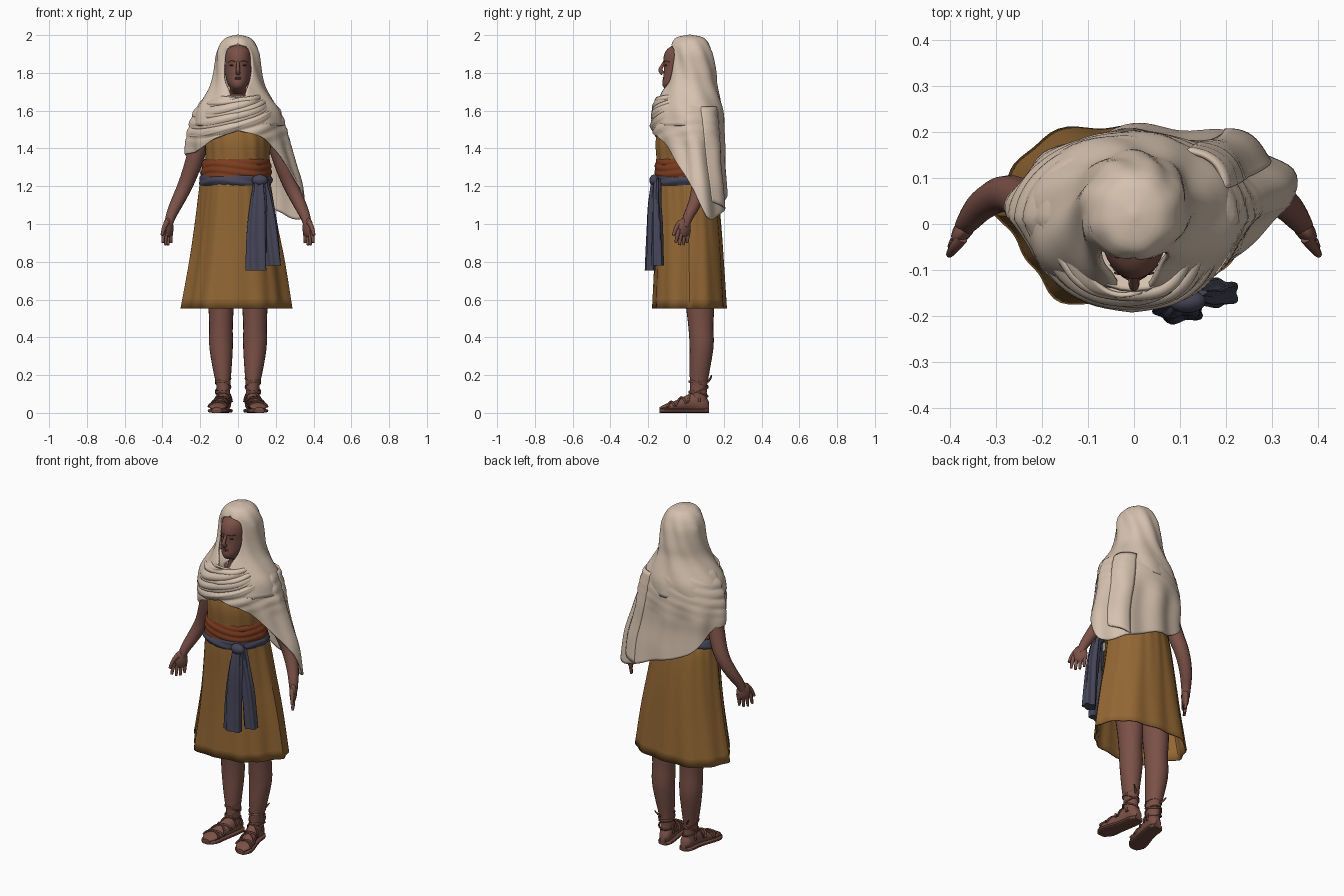
import bpy, bmesh, math
from math import sin, cos, pi, radians
from mathutils import Vector

cube = bpy.data.objects.get("Cube")
if cube:
    bpy.data.objects.remove(cube, do_unlink=True)


def material(name, rgb):
    m = bpy.data.materials.new(name)
    m.use_nodes = True
    m.diffuse_color = (*rgb, 1)
    m.node_tree.nodes["Principled BSDF"].inputs["Base Color"].default_value = (*rgb, 1)
    return m


CREAM = material("cream cloth", (0.67, 0.54, 0.43))
OCHRE = material("ochre cloth", (0.29, 0.135, 0.034))
RUST = material("rust cloth", (0.20, 0.045, 0.014))
BLUE = material("slate blue cloth", (0.06, 0.06, 0.10))
SKIN = material("brown skin", (0.195, 0.082, 0.063))
LEATHER = material("sandal leather", (0.15, 0.06, 0.042))
DARK = material("dark brown", (0.06, 0.026, 0.02))


def sample(table, t):
    """Smooth interpolation of rows (t, a, b, ...) sorted by t."""
    t = min(max(t, table[0][0]), table[-1][0])
    i = max(k for k in range(len(table) - 1) if table[k][0] <= t)

    def slope(k, c):
        a, b = table[max(k - 1, 0)], table[min(k + 1, len(table) - 1)]
        return (b[c] - a[c]) / (b[0] - a[0])
    p, q = table[i], table[i + 1]
    h = q[0] - p[0]
    s = (t - p[0]) / h
    return [(2*s**3 - 3*s*s + 1) * p[c] + (s**3 - 2*s*s + s) * h * slope(i, c)
            + (3*s*s - 2*s**3) * q[c] + (s**3 - s*s) * h * slope(i + 1, c)
            for c in range(1, len(p))]


def finish(ob, name, mat, angle=40, thick=0):
    ob.name = name
    ob.data.materials.clear()
    ob.data.materials.append(mat)
    if thick:
        mod = ob.modifiers.new("thickness", 'SOLIDIFY')
        mod.thickness, mod.offset = thick, 0
    bpy.ops.object.select_all(action='DESELECT')
    ob.select_set(True)
    bpy.context.view_layer.objects.active = ob
    bpy.ops.object.shade_smooth_by_angle(angle=radians(angle))
    return ob


def surface(name, fn, nu, nv, mat, closed=True, caps=False, thick=0):
    """Grid of fn(u, v), wrapped around in u when closed."""
    bm = bmesh.new()
    cols = nu if closed else nu + 1
    rows = [[bm.verts.new(fn(i / nu, j / nv)) for i in range(cols)] for j in range(nv + 1)]
    for a, b in zip(rows, rows[1:]):
        for i in range(nu):
            k = (i + 1) % cols
            bm.faces.new((a[i], a[k], b[k], b[i]))
    if caps:
        bm.faces.new(rows[0])
        bm.faces.new(rows[-1])
    bmesh.ops.remove_doubles(bm, verts=bm.verts, dist=1e-5)
    bmesh.ops.recalc_face_normals(bm, faces=bm.faces)
    me = bpy.data.meshes.new(name)
    bm.to_mesh(me)
    bm.free()
    ob = bpy.data.objects.new(name, me)
    bpy.context.collection.objects.link(ob)
    return finish(ob, name, mat, thick=thick)


def loft(name, rings, mat, n=24, rows=16, caps=True, thick=0, fold=None, power=1.0, pinch=0,
         place=lambda x, y, z: (x, y, z)):
    """Elliptical sections (t, centre a, centre b, radius a, radius b) along an axis."""
    def fn(u, v):
        t = rings[0][0] + v * (rings[-1][0] - rings[0][0])
        cx, cy, rx, ry = sample(rings, t)
        a = u * 2 * pi
        k = max(0, cos(a))
        c, s = (math.copysign(abs(q) ** power, q) for q in (sin(a), -cos(a)))
        c *= 1 - pinch * k * (1 - k)
        f = fold(a, t) if fold else 0
        return place(cx + (rx + f) * c, cy + (ry + f) * s, t)
    return surface(name, fn, n, rows, mat, caps=caps, thick=thick)


def tube(name, pts, mat, cyclic=False, res=3):
    """Round tapering tube through (x, y, z, radius)."""
    cu = bpy.data.curves.new(name, 'CURVE')
    cu.dimensions = '3D'
    cu.bevel_depth, cu.bevel_resolution, cu.use_fill_caps = 1, res, True
    sp = cu.splines.new('NURBS')
    sp.points.add(len(pts) - 1)
    for p, (x, y, z, r) in zip(sp.points, pts):
        p.co, p.radius = (x, y, z, 1), r
    sp.order_u, sp.use_endpoint_u, sp.use_cyclic_u, sp.resolution_u = 3, True, cyclic, 4
    ob = bpy.data.objects.new(name, cu)
    bpy.context.collection.objects.link(ob)
    bpy.ops.object.select_all(action='DESELECT')
    ob.select_set(True)
    bpy.context.view_layer.objects.active = ob
    bpy.ops.object.convert(target='MESH')
    return finish(bpy.context.object, name, mat, 60)


def ball(name, loc, scale, mat, turn=0):
    bpy.ops.mesh.primitive_uv_sphere_add(segments=16, ring_count=10, location=loc,
                                         rotation=(0, 0, turn))
    bpy.context.object.scale = scale
    return finish(bpy.context.object, name, mat, 60)


# Head, neck and face
loft("head", [(1.52, 0, .01, .14, .1), (1.6, 0, .025, .08, .075), (1.69, 0, .012, .055, .06),
              (1.715, 0, -.03, .04, .08), (1.74, 0, -.033, .054, .092), (1.78, 0, -.02, .066, .1),
              (1.83, 0, -.01, .072, .107), (1.88, 0, -.005, .074, .114),
              (1.93, 0, .003, .066, .098), (1.97, 0, .02, .03, .04)], SKIN, n=28, rows=32)
tube("nose", [(0, -.108, 1.87, .007), (0, -.128, 1.835, .009), (0, -.139, 1.81, .012),
              (0, -.122, 1.797, .012)], SKIN)
for z in (1.764, 1.774):
    ball("lip", (0, -.116, z), (.02, .008, .005), LEATHER)
for s, side in ((1, "left"), (-1, "right")):
    ball(side + "_eye", (s * .03, -.106, 1.84), (.014, .005, .004), DARK)
    tube(side + "_brow", [(s * .014, -.116, 1.86, .003), (s * .032, -.111, 1.866, .003),
                          (s * .052, -.088, 1.858, .002)], LEATHER)

# Arms, hands, legs and sandals
FOOT = [(-.14, .113, .022, .02, .008), (-.11, .108, .03, .044, .017), (-.06, .1, .036, .044, .027),
        (0, .085, .05, .038, .042), (.05, .075, .06, .036, .055), (.1, .07, .05, .034, .045),
        (.123, .068, .035, .018, .02)]
SOLE = [(y, cx, .011, rx + .008, .011) for y, cx, cz, rx, rz in FOOT]
for s, side in ((1, "left"), (-1, "right")):
    tube(side + "_arm", [(s * x, y, z, r) for x, y, z, r in (
        (.15, .03, 1.58, .06), (.195, .035, 1.47, .052), (.235, .05, 1.32, .046),
        (.28, .072, 1.2, .04), (.33, .045, 1.1, .034), (.362, .005, 1.03, .026),
        (.37, -.006, .985, .021))], SKIN, res=5)
    ball(side + "_palm", (s * .37, -.01, .98), (.021, .04, .052), SKIN, s * radians(35))
    for i in range(4):
        d = -.036 + .022 * i
        end = .882 + .012 * abs(i - 1.5)
        tube(side + "_finger", [(s * (.37 - .55 * d), -.01 + .8 * d, .97, .012),
                                (s * (.376 - .6 * d), -.016 + .85 * d, .935, .011),
                                (s * (.374 - .65 * d), -.022 + .9 * d, end, .007)], SKIN, res=2)
    tube(side + "_thumb", [(s * .375, -.03, 1.01, .014), (s * .394, -.054, .985, .012),
                           (s * .402, -.066, .94, .008)], SKIN, res=2)

    def flip(x, y, z, s=s):
        return s * x, y, z

    def along(x, z, y, s=s):
        return s * x, y, z
    loft(side + "_leg", [(.06, .075, .068, .036, .045), (.13, .077, .066, .035, .044),
                         (.22, .083, .072, .048, .053), (.36, .09, .083, .063, .064),
                         (.46, .09, .078, .062, .066), (.56, .09, .075, .067, .075),
                         (.8, .098, .06, .078, .09)], SKIN, place=flip)
    loft(side + "_foot", FOOT, SKIN, n=16, place=along)
    loft(side + "_sole", SOLE, LEATHER, n=20, power=.65, place=along)
    # crossing straps over the foot
    for y0, y1 in ((-.1, -.06), (-.06, -.1), (-.055, .0), (.0, -.055), (.01, .04), (.07, .07)):
        pts = []
        for k in range(9):
            a = pi * k / 8
            y = y0 + (y1 - y0) * k / 8
            cx, cz, rx, rz = sample(FOOT, y)
            pts.append((s * (cx + (rx + .004) * cos(a)), y, cz + (rz + .004) * sin(a), .006))
        tube(side + "_foot_strap", pts, LEATHER, res=1)
    # ankle ties and knot
    for z, tilt in ((.1, .015), (.125, -.02), (.15, .02), (.175, -.012)):
        tube(side + "_ankle_tie", [(s * (.079 + .041 * sin(a)), .067 - .05 * cos(a),
                                    z + tilt * sin(a + 1), .005)
                                   for a in (k * pi / 5 for k in range(10))], LEATHER, True, 1)
    tube(side + "_tie_end", [(s * .085, .115, .165, .006), (s * .1, .132, .18, .006),
                             (s * .112, .135, .2, .003)], LEATHER, res=1)

# Dress
loft("bodice", [(1.22, -.012, -.015, .175, .138), (1.32, -.006, -.018, .168, .135),
                (1.44, -.002, -.016, .172, .142), (1.54, 0, 0, .16, .135)],
     OCHRE, n=64, pinch=.3, fold=lambda a, z: .003 * sin(13 * a + 9 * z))


def skirt_fold(a, z):
    k = (1.25 - z) / .7
    lobes = sum(h * math.exp(-((math.degrees(a) - mid) / 20) ** 2)
                for mid, h in ((330, .026), (215, .022), (140, .01)))
    return k * (lobes + .005 * sin(12 * a + 2)) + .002 * sin(22 * a) * (1 - k)


loft("skirt", [(.553, -.008, .02, .288, .187), (.8, -.005, .017, .247, .176),
               (1.0, -.01, .012, .213, .168), (1.2, -.014, 0, .185, .158),
               (1.25, -.014, -.01, .178, .145)],
     OCHRE, n=96, rows=14, caps=False, thick=.008, pinch=.5, fold=skirt_fold)

# Waist sash and belt
loft("waist_sash", [(1.24, -.01, -.016, .18, .143), (1.27, -.008, -.016, .183, .146),
                    (1.32, -.007, -.016, .178, .144), (1.345, -.006, -.016, .168, .136)],
     RUST, n=64, rows=20, caps=False, pinch=.3,
     fold=lambda a, z: .005 * abs(sin(90 * z + 1.2 * sin(2 * a))))
loft("belt", [(1.205, -.013, -.005, .188, .158), (1.22, -.013, -.008, .194, .162),
              (1.245, -.012, -.01, .192, .159), (1.26, -.011, -.014, .182, .146)],
     BLUE, n=64, rows=10, caps=False, pinch=.35,
     fold=lambda a, z: .003 * sin(130 * z + 2 * sin(3 * a)))
ball("belt_knot", (.115, -.168, 1.232), (.042, .026, .03), BLUE)
TAILS = {"front_belt_tail": [(.755, .098, -.19, .054, .025), (.95, .1, -.185, .05, .022),
                             (1.1, .108, -.18, .042, .02), (1.24, .113, -.165, .026, .016)],
         "side_belt_tail": [(.78, .19, -.15, .038, .03), (1.0, .17, -.152, .036, .025),
                            (1.12, .152, -.155, .032, .02), (1.24, .132, -.152, .024, .016)]}
for name, rings in TAILS.items():
    loft(name, rings, BLUE, n=40, rows=12, fold=lambda a, z: .005 * sin(5 * a + 4 * z))

# Hood, open around the face and spreading over the shoulders
HOOD = [(1.52, .015, .236, .18, 0), (1.6, .018, .218, .174, 4), (1.66, .02, .18, .158, 10),
        (1.71, .022, .148, .142, 18), (1.75, .025, .131, .13, 29), (1.8, .03, .12, .122, 36),
        (1.85, .03, .114, .115, 38), (1.9, .028, .109, .108, 37), (1.935, .024, .098, .1, 28),
        (1.95, .023, .09, .094, 0), (1.963, .022, .081, .087, 0), (1.985, .02, .052, .062, 0),
        (1.997, .02, .0, .0, 0)]


def hood(u, v):
    z = 1.52 + .477 * (1 - (1 - v) ** 1.5)
    cy, rx, ry, gap = sample(HOOD, z)
    gap = radians(max(gap, 0)) if z < 1.95 else 0
    a = gap + u * 2 * (pi - gap)
    f = .004 * sin(8 * a + 22 * z) * min(1, (1.997 - z) / .1)
    return (rx + f) * sin(a) - .008 * (1.997 - z), cy - (ry + f) * cos(a), z


surface("hood", hood, 64, 40, CREAM, closed=False, thick=.012)
loft("collar", [(1.635, 0, .0, .07, .08), (1.66, 0, .0, .12, .125), (1.675, 0, .005, .15, .15)],
     CREAM, n=32, rows=6, caps=False, thick=.01)

# Shawl: wrapped shoulders, longer at the left and back
BODY = [(1.03, .05, .05, .31, .165), (1.2, .04, .04, .3, .165), (1.32, .02, .03, .283, .165),
        (1.4, .004, .022, .275, .174), (1.5, -.004, .012, .256, .186), (1.6, -.004, .009, .222, .18),
        (1.65, -.005, .01, .183, .168), (1.69, -.004, .015, .15, .15), (1.74, 0, .02, .125, .125)]
HEM = [(0, 1.495), (30, 1.46), (50, 1.4), (68, 1.3), (90, 1.18), (113, 1.03), (150, 1.07),
       (180, 1.14), (215, 1.2), (245, 1.34), (270, 1.37), (300, 1.39), (325, 1.44), (360, 1.495)]


def shawl_point(a, z, extra=0):
    cx, cy, rx, ry = sample(BODY, z)
    upper = min(max((z - 1.4) / .1, 0), 1)
    k = max(0, cos(a))
    wrap = abs(sin(58 * (z - .06 * sin(a) + .025 * cos(a))))
    f = extra + upper * (.6 + .4 * cos(a)) * (.014 * wrap - .006)
    f += (1 - upper) * .009 * sin(9 * a + 3 * z)
    return Vector((cx + (rx + f) * sin(a) * (1 - .5 * k * (1 - k)), cy - (ry + f) * cos(a), z))


def shawl(u, v):
    a = u * 2 * pi
    top = 1.7 - .03 * cos(a)
    return shawl_point(a, top + v * (sample(HEM, u * 360)[0] - top))


surface("shawl", shawl, 96, 44, CREAM, thick=.01)

# Rolled folds around the neck and chest, thin at the back
for z, tilt, dip, r in ((1.66, .02, .01, .017), (1.62, .045, .025, .018),
                        (1.575, .06, .025, .017), (1.54, .07, .02, .014)):
    tube("shawl_fold", [(*shawl_point(a, z + tilt * sin(a) - dip * cos(a), -.005),
                         r * (.65 + .4 * cos(a)))
                        for a in (k * pi / 12 for k in range(24))], CREAM, True)


# Loose end lying flat over the back of the left shoulder
def shawl_end(u, v):
    a = radians(112 + 12 * v + (34 - 6 * v) * u)
    return shawl_point(a, 1.62 - (.5 + .04 * u) * v, .003 + .016 * sin(pi * u))


surface("shawl_end", shawl_end, 12, 24, CREAM, closed=False, thick=.01)
